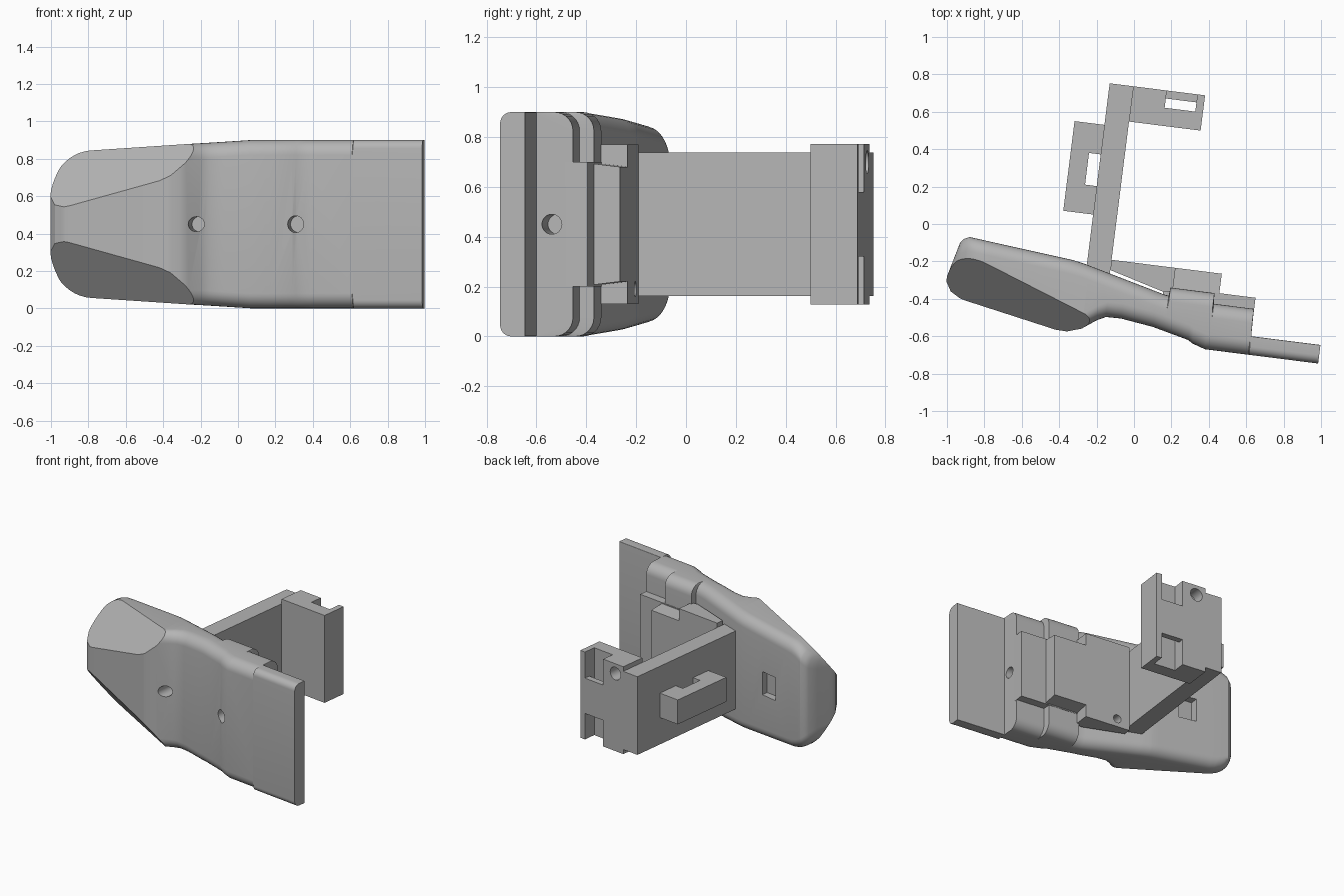
import bpy, bmesh, math
from mathutils import Vector

if "Cube" in bpy.data.objects:
    bpy.data.objects.remove(bpy.data.objects["Cube"], do_unlink=True)

TILT = -math.radians(7.18)   # whole assembly is turned about z
MID = 0.45                   # plane of symmetry in z

grey = bpy.data.materials.new("plain_grey")
grey.use_nodes = True
grey.diffuse_color = (0.46, 0.46, 0.46, 1)
grey.node_tree.nodes["Principled BSDF"].inputs["Base Color"].default_value = (0.46, 0.46, 0.46, 1)


def finish(bm, name):
    bmesh.ops.recalc_face_normals(bm, faces=bm.faces)
    mesh = bpy.data.meshes.new(name)
    bm.to_mesh(mesh)
    bm.free()
    mesh.materials.append(grey)
    obj = bpy.data.objects.new(name, mesh)
    bpy.context.collection.objects.link(obj)
    obj.rotation_euler.z = TILT
    return obj


def prism(name, outline, z0, z1):
    bm = bmesh.new()
    low = [bm.verts.new((x, y, z0)) for x, y in outline]
    top = [bm.verts.new((x, y, z1)) for x, y in outline]
    bm.faces.new(low)
    bm.faces.new(top)
    for i in range(len(low)):
        j = (i + 1) % len(low)
        bm.faces.new((low[i], low[j], top[j], top[i]))
    return finish(bm, name)


def box(name, x0, x1, y0, y1, z0, z1):
    return prism(name, [(x0, y0), (x1, y0), (x1, y1), (x0, y1)], z0, z1)


def rod(name, start, end, radius):
    start, end = Vector(start), Vector(end)
    axis = end - start
    bm = bmesh.new()
    bmesh.ops.create_cone(bm, cap_ends=True, segments=32, radius1=radius,
                          radius2=radius, depth=axis.length)
    spin = axis.to_track_quat('Z', 'Y')
    for v in bm.verts:
        v.co = spin @ v.co + (start + end) / 2
    return finish(bm, name)


def select(obj):
    bpy.ops.object.select_all(action='DESELECT')
    obj.select_set(True)
    bpy.context.view_layer.objects.active = obj


def cut(obj, *cutters):
    for c in cutters:
        mod = obj.modifiers.new("cut", 'BOOLEAN')
        mod.operation = 'DIFFERENCE'
        mod.solver = 'EXACT'
        mod.object = c
        bpy.context.view_layer.update()
        select(obj)
        bpy.ops.object.modifier_apply(modifier=mod.name)
        bpy.data.objects.remove(c, do_unlink=True)


def lerp(points, x):
    if x <= points[0][0]:
        return points[0][1]
    for (x0, y0), (x1, y1) in zip(points, points[1:]):
        if x <= x1:
            return y0 + (y1 - y0) * (x - x0) / (x1 - x0)
    return points[-1][1]


# Body: rounded sections lofted along the length
BACK = [(-.957, -.403), (-.91, -.215), (-.893, -.193), (-.864, -.179), (-.30, -.232),
        (-.24, -.243), (.216, -.356), (.232, -.356), (.236, -.313), (.473, -.313),
        (.477, -.37), (.693, -.37), (.697, -.517), (1.07, -.517)]
FRONT = [(-.957, -.43), (-.927, -.48), (-.873, -.511), (-.842, -.519), (-.346, -.613),
         (-.285, -.615), (-.208, -.59), (-.134, -.536), (-.087, -.512), (-.006, -.51),
         (.168, -.533), (.365, -.579), (.388, -.594), (.46, -.617), (1.07, -.617)]


def half_height(x):
    if x < -.74:
        return .175 + .22 * math.sqrt(max(0, 1 - ((-.74 - x) / .22) ** 2))
    return lerp([(-.74, .395), (.13, .45)], x)


def section(x):
    f, b, h = lerp(FRONT, x), lerp(BACK, x), half_height(x)
    limit = (b - f) * .45
    rf = min(.08, limit)
    rb = .004 if x > .695 else min(.075, limit)
    pts = []
    for y, sy, sz, r, turn in ((b, 1, 1, rb, 0), (f, -1, 1, rf, 1),
                               (f, -1, -1, rf, 2), (b, 1, -1, rb, 3)):
        for k in range(8):
            t = math.pi / 2 * (turn + k / 7)
            pts.append((x, y - sy * r + r * math.cos(t), MID + sz * (h - r) + r * math.sin(t)))
    return pts


stations = sorted({p[0] for p in BACK + FRONT} | {-.95, -.94, -.82, -.78, -.74, -.5, .13})
bm = bmesh.new()
rings = [[bm.verts.new(p) for p in section(x)] for x in stations]
for r0, r1 in zip(rings, rings[1:]):
    for i in range(len(r0)):
        j = (i + 1) % len(r0)
        bm.faces.new((r0[i], r0[j], r1[j], r1[i]))
bm.faces.new(rings[0])
bm.faces.new(rings[-1])

# Broad slanted facets on the front of the handle
for side in (1, -1):
    p, q, s = [Vector((x, y, MID + side * z)) for x, y, z in
               ((-.326, -.615, .24), (-.843, -.509, .11), (-.346, -.457, .42))]
    normal = (q - p).cross(s - p).normalized()
    if normal.y > 0:
        normal = -normal
    res = bmesh.ops.bisect_plane(bm, geom=bm.verts[:] + bm.edges[:] + bm.faces[:],
                                 plane_co=p, plane_no=normal, clear_outer=True)
    rim = [e for e in bm.edges if e.is_boundary]
    if rim:
        bmesh.ops.holes_fill(bm, edges=rim, sides=0)
body = finish(bm, "body")

# Screw holes and the small square pocket
cut(body,
    rod("bore", (-.155, -.8, MID), (-.155, -.42, MID), .04),
    rod("bore", (.385, -.8, MID), (.385, -.45, MID), .045),
    rod("bore", (.5, -.455, MID), (.72, -.455, MID), .04),
    box("pocket", -.625, -.495, -.26, -.1, MID - .085, MID + .085),
    rod("bore", (-.56, -.34, MID - .03), (-.56, -.2, MID - .03), .03))

# Bracket seated on the back of the body
lower = box("bracket_lower_step", .22, .694, -.40, -.31, MID - .25, MID + .25)
upper = prism("bracket_upper_step", [(.2, -.37), (.499, -.37), (.499, -.205), (.2, -.205)],
              MID - .25, MID + .25)
for v in upper.data.vertices:
    if v.co.y > -.25:
        v.co.z = MID + (v.co.z - MID) * .92
cut(lower, rod("bore", (.5, -.455, MID), (.72, -.455, MID), .04))
plate = prism("bracket_plate", [(-.095, -.26), (.2, -.34), (.25, -.33), (.25, -.205), (-.095, -.205)],
              MID - .32, MID + .32)
cut(plate, *[rod("bore", (.0, -.33, MID + s * .26), (.0, -.15, MID + s * .26), .03)
             for s in (1, -1)])

# Upright arm and the slotted loop on its side
arm = prism("arm", [(-.223, -.252), (-.095, -.283), (-.095, .73), (-.223, .73)],
            MID - .288, MID + .288)
loop = box("arm_side_loop", -.384, -.222, .023, .506, MID - .09, MID + .09)
cut(loop, box("slot", -.286, -.2, .176, .347, 0, 1))

# Head block with strap slots and counterbored screw holes
head = box("head_block", -.096, .291, .54, .73, MID - .322, MID + .322)
cut(head, box("slot", .085, .25, .637, .687, 0, 1))
for s in (1, -1):
    z0, z1 = sorted((MID + s * .13, MID + s * .4))
    z = MID + s * .25
    cut(head, box("notch", .085, .25, .66, .8, z0, z1),
        rod("bore", (-.025, .64, z), (-.025, .8, z), .047),
        rod("bore", (-.025, .5, z), (-.025, .7, z), .03))

for obj in (body, lower, upper, plate, arm, loop, head):
    select(obj)
    bpy.ops.object.shade_smooth_by_angle(angle=math.radians(28))
